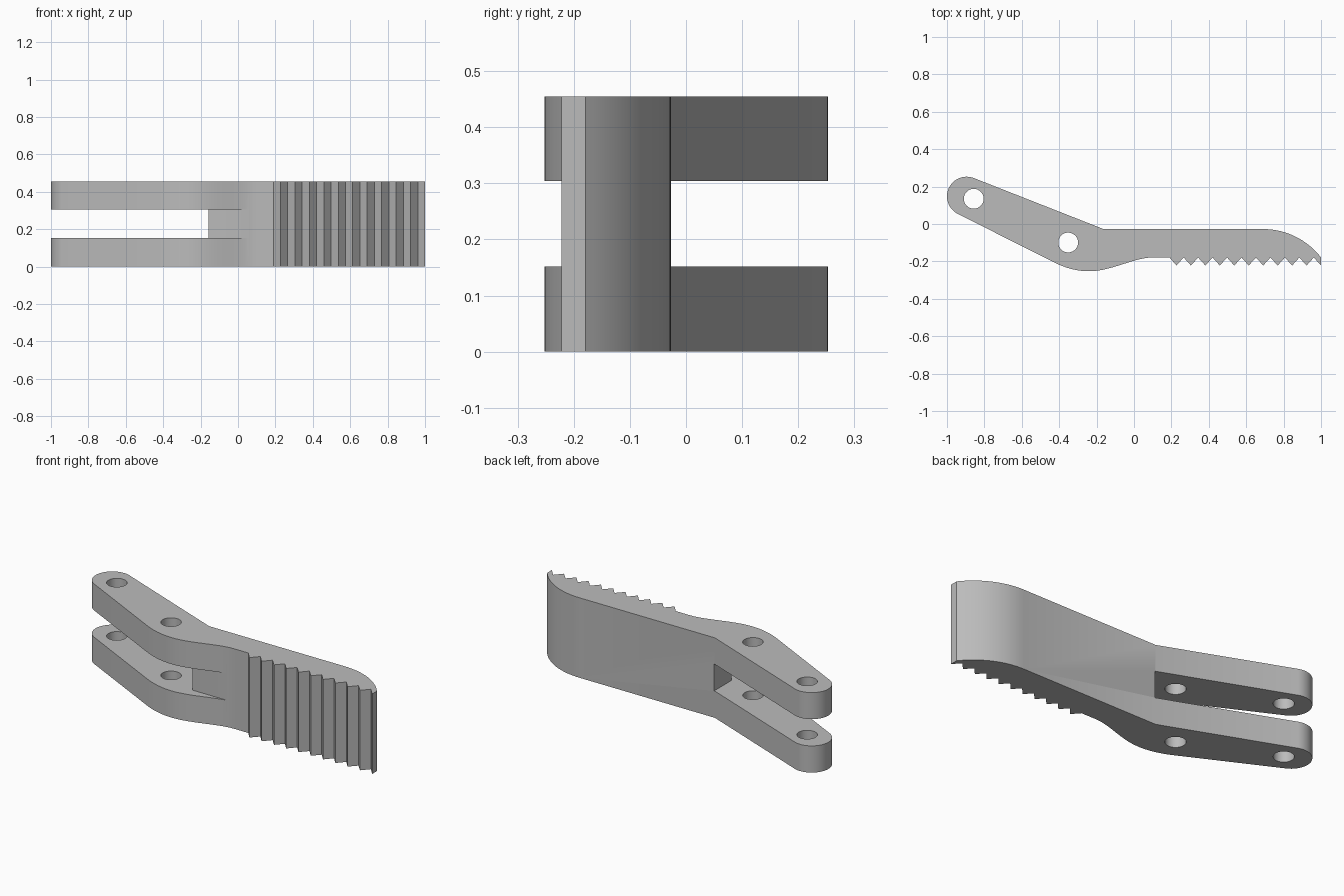
import bpy, bmesh, math
from mathutils import Vector
from mathutils.geometry import interpolate_bezier

if "Cube" in bpy.data.objects:
    bpy.data.objects.remove(bpy.data.objects["Cube"])

HEIGHT = 0.455
SLOT = (0.152, 0.304)


def prism(name, pts, z0, z1):
    """Extrude a counter-clockwise outline from z0 to z1."""
    bm = bmesh.new()
    face = bm.faces.new([bm.verts.new((x, y, z0)) for x, y in pts])
    out = bmesh.ops.extrude_face_region(bm, geom=[face])
    for v in out["geom"]:
        if isinstance(v, bmesh.types.BMVert):
            v.co.z = z1
    bmesh.ops.recalc_face_normals(bm, faces=bm.faces)
    mesh = bpy.data.meshes.new(name)
    bm.to_mesh(mesh)
    bm.free()
    obj = bpy.data.objects.new(name, mesh)
    bpy.context.collection.objects.link(obj)
    return obj


def arc(cx, cy, r, a0, a1, n):
    """Points on an arc, angles in degrees."""
    angles = [math.radians(a0 + (a1 - a0) * i / n) for i in range(n + 1)]
    return [(cx + r * math.cos(a), cy + r * math.sin(a)) for a in angles]


def bezier(a, b, c, d, n):
    pts = interpolate_bezier(*[Vector((*p, 0)) for p in (a, b, c, d)], n)
    return [(p.x, p.y) for p in pts]


def cut(obj, cutter):
    cutter.hide_render = True
    cutter.hide_set(True)
    mod = obj.modifiers.new(cutter.name, "BOOLEAN")
    mod.operation = "DIFFERENCE"
    mod.solver = "EXACT"
    mod.object = cutter


# Outline: rounded arm end, belly curve, teeth, curved nose, straight back
outline = arc(-0.895, 0.148, 0.105, 68.4, 243.2, 24)
outline += bezier((-0.43, -0.204), (-0.36, -0.239), (-0.30, -0.2525), (-0.24, -0.2525), 10)
outline += bezier((-0.24, -0.2525), (-0.12, -0.2525), (0.0, -0.179), (0.10, -0.179), 16)[1:]
outline.append((0.19, -0.179))
pitch = 0.0773
for i in range(11):
    x = 1.0 - pitch * (10 - i)
    outline.append((x, -0.222))
    if i < 10:
        outline.append((x + pitch / 2, -0.179))
nose_r = 0.392
outline += arc(0.69, -0.027 - nose_r, nose_r, math.degrees(math.acos(0.31 / nose_r)), 90, 16)
outline.append((-0.163, -0.027))
jaw = prism("clamp_jaw", outline, 0, HEIGHT)

# Slot that splits the arm into two prongs
slot = [(-1.2, -0.5), (0.1, -0.5), (0.1, -0.183), (-0.158, -0.183), (-0.158, 0.5), (-1.2, 0.5)]
cut(jaw, prism("slot_cutter", slot, *SLOT))

# Pin holes through both prongs
for name, x, y in (("end_hole_cutter", -0.857, 0.135), ("pivot_hole_cutter", -0.352, -0.099)):
    cut(jaw, prism(name, arc(x, y, 0.053, 0, 348.75, 31), -0.1, HEIGHT + 0.1))

# Plain grey finish
grey = bpy.data.materials.new("grey")
grey.diffuse_color = (0.5, 0.5, 0.5, 1)
grey.use_nodes = True
grey.node_tree.nodes["Principled BSDF"].inputs["Base Color"].default_value = grey.diffuse_color
jaw.data.materials.append(grey)

# Bake the cuts, then smooth the curved walls
bpy.context.view_layer.objects.active = jaw
jaw.select_set(True)
for mod in list(jaw.modifiers):
    bpy.ops.object.modifier_apply(modifier=mod.name)
for obj in [o for o in bpy.data.objects if o is not jaw]:
    bpy.data.objects.remove(obj)
bpy.ops.object.shade_smooth_by_angle(angle=math.radians(25))
